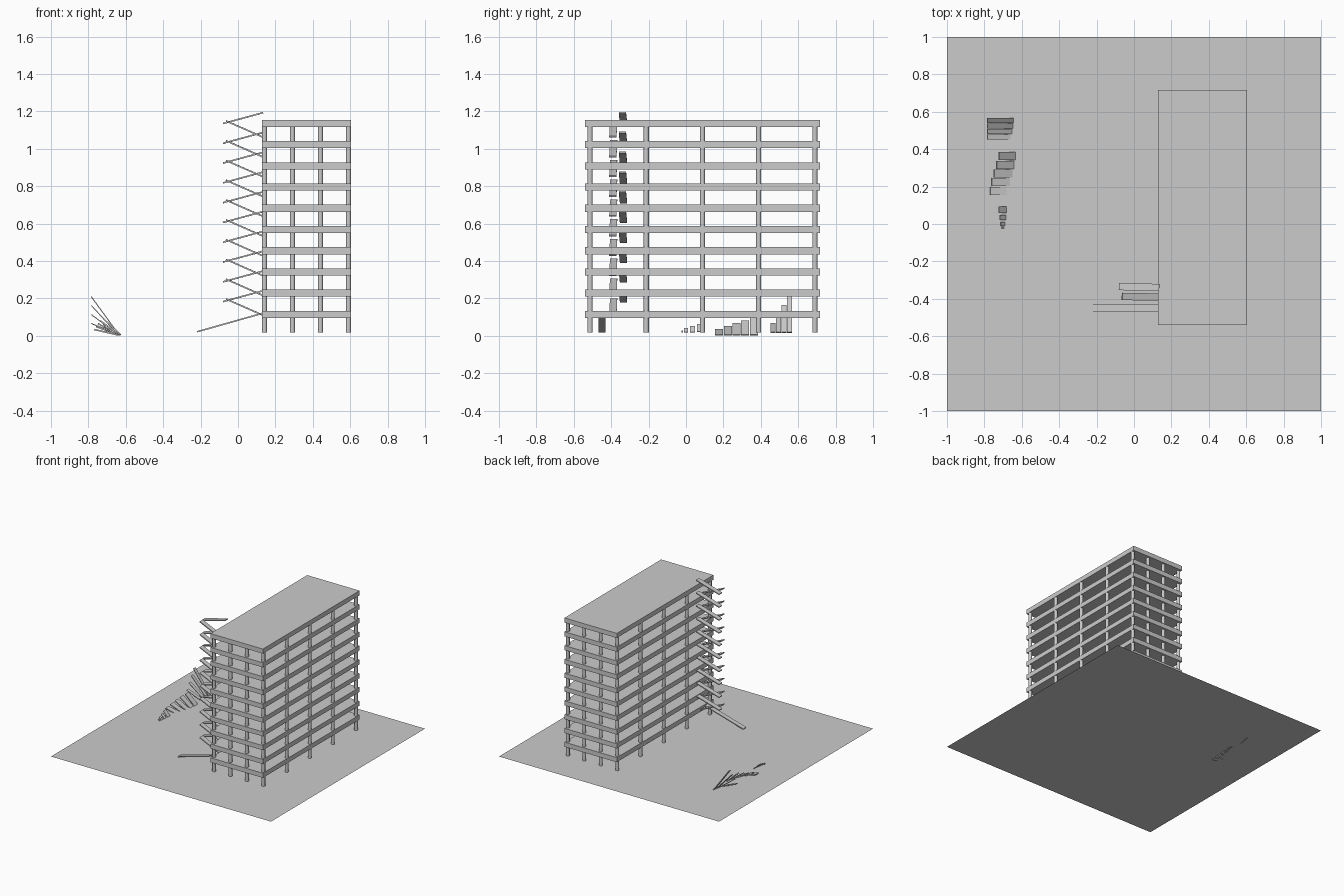
import bpy, bmesh, math
from mathutils import Vector

if "Cube" in bpy.data.objects:
    bpy.data.objects.remove(bpy.data.objects["Cube"])

mat = bpy.data.materials.new("concrete grey")
mat.diffuse_color = (0.6, 0.6, 0.6, 1)
mat.use_nodes = True
mat.node_tree.nodes["Principled BSDF"].inputs["Base Color"].default_value = mat.diffuse_color
GROUND = 0.018


def finish(name, bm):
    me = bpy.data.meshes.new(name)
    bmesh.ops.recalc_face_normals(bm, faces=bm.faces)
    bm.to_mesh(me)
    bm.free()
    me.materials.append(mat)
    ob = bpy.data.objects.new(name, me)
    bpy.context.collection.objects.link(ob)
    return ob


def box(name, x0, x1, y0, y1, z0, z1):
    bm = bmesh.new()
    bmesh.ops.create_cube(bm, size=1)
    for v in bm.verts:
        v.co = ((x0 + x1) / 2 + v.co.x * (x1 - x0),
                (y0 + y1) / 2 + v.co.y * (y1 - y0),
                (z0 + z1) / 2 + v.co.z * (z1 - z0))
    return finish(name, bm)


def plank(name, a, b, width, thick=0.008):
    """Flat board running from point a to point b, level across its width."""
    a, b = Vector(a), Vector(b)
    d = b - a
    side = Vector((0, 0, 1)).cross(d).normalized()
    up = d.normalized().cross(side)
    bm = bmesh.new()
    bmesh.ops.create_cube(bm, size=1)
    for v in bm.verts:
        c = v.co.copy()
        v.co = (a + b) / 2 + d * c.x + side * (width * c.y) + up * (thick * c.z)
    return finish(name, bm)


# ground sheet
bm = bmesh.new()
bmesh.ops.create_grid(bm, x_segments=1, y_segments=1, size=1)
for v in bm.verts:
    v.co.z = GROUND
finish("ground_sheet", bm)

# ten floor slabs
STEP = 0.1134
for i in range(10):
    box(f"floor_slab_{i}", 0.128, 0.604, -0.54, 0.716,
        0.096 + i * STEP, 0.134 + i * STEP)

# grid of round columns, 4 by 5
bm = bmesh.new()
for i in range(4):
    for j in range(5):
        r = bmesh.ops.create_cone(bm, cap_ends=True, segments=24,
                                  radius1=0.0135, radius2=0.0135, depth=1.11)
        bmesh.ops.translate(bm, verts=r["verts"],
                            vec=(0.1415 + i * 0.1497, -0.513 + j * 0.3005, GROUND + 0.555))
cols = finish("columns", bm)
for p in cols.data.polygons:
    p.use_smooth = len(p.vertices) == 4
for e in cols.data.edges:
    v0, v1 = (cols.data.vertices[k].co for k in e.vertices)
    e.use_edge_sharp = abs(v0.z - v1.z) < 0.01

# entrance ramp and zigzag ramps up the side
plank("entry_ramp", (-0.218, -0.449, 0.022), (0.129, -0.449, 0.120), 0.038)
for i in range(10):
    z = i * 0.1058
    plank(f"ramp_back_{i}", (0.129, -0.391, 0.112 + z), (-0.064, -0.387, 0.197 + z), 0.039)
    plank(f"ramp_out_{i}", (-0.08, -0.334, 0.183 + z), (0.134, -0.340, 0.241 + z), 0.039)

# fan of boards with rising slope
for i, z in enumerate((0.066, 0.114, 0.163, 0.210)):
    y = 0.465 + 0.0295 * i
    plank(f"fan_board_{i}", (-0.785, y, z), (-0.66 + 0.005 * i, y, GROUND), 0.0285, 0.005)

# row of equal boards tipping steeper, ends sunk in the ground
for i in range(5):
    y = 0.177 + 0.0465 * i
    t = math.radians(13 + 7.5 * i)
    lo = Vector((-0.642 + 0.004 * i, y, 0.0045))
    hi = lo + Vector((-math.cos(t), 0, math.sin(t))) * 0.13
    plank(f"tipping_board_{i}", hi, lo, 0.043, 0.008)

# small growing plates
for i, (y, s, z0, z1) in enumerate(((-0.020, 0.011, 0.019, 0.027), (0.0, 0.021, 0.02, 0.040),
                                    (0.035, 0.030, 0.02, 0.051), (0.076, 0.040, 0.021, 0.062))):
    plank(f"small_plate_{i}", (-0.702 - s / 2, y, z1), (-0.702 + s / 2, y, z0), s * 0.9, 0.004)
